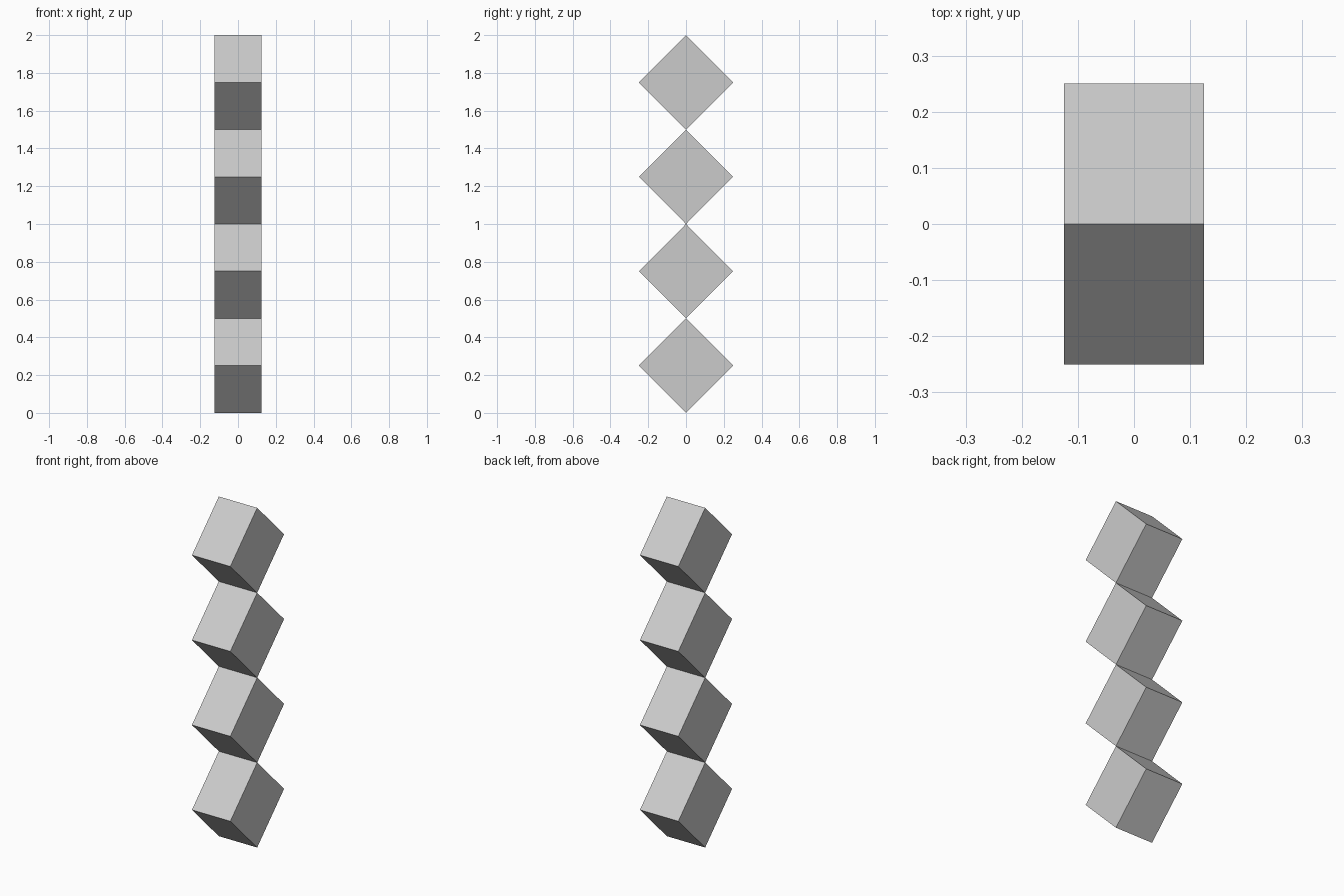
import bpy
from math import radians, sqrt

if "Cube" in bpy.data.objects:
    bpy.data.objects.remove(bpy.data.objects["Cube"])

WIDTH = 0.25      # thickness along x
DIAGONAL = 0.5    # tip-to-tip height of each block
SIDE = DIAGONAL / sqrt(2)

# Column of four square blocks, each balanced on its edge
for i in range(4):
    bpy.ops.mesh.primitive_cube_add(size=1, location=(0, 0, DIAGONAL * (i + 0.5)))
    block = bpy.context.object
    block.name = f"tilted_block_{i + 1}"
    block.scale = (WIDTH, SIDE, SIDE)
    block.rotation_euler.x = radians(45)
